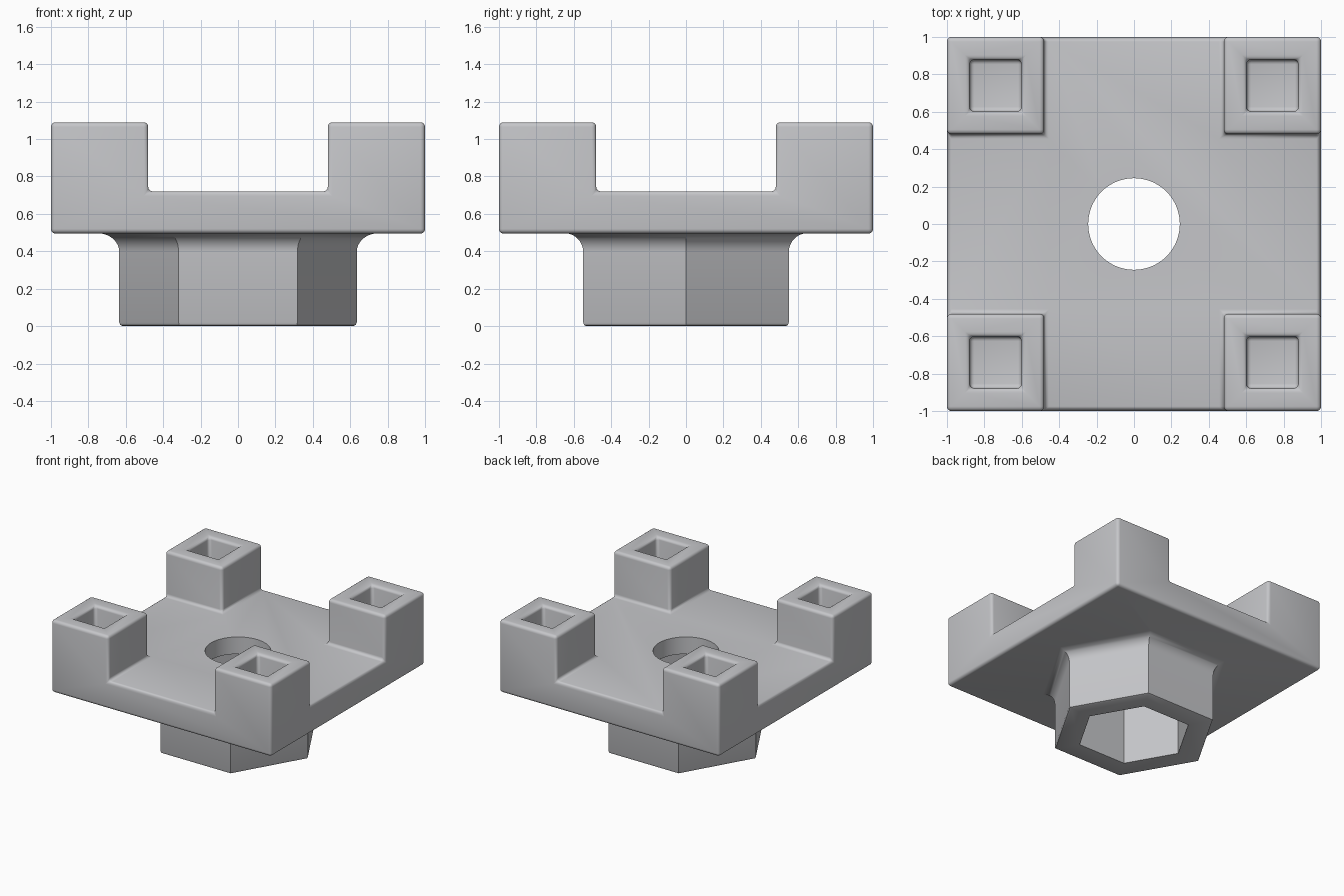
import bpy, bmesh, math

if "Cube" in bpy.data.objects:
    bpy.data.objects.remove(bpy.data.objects["Cube"])

PLATE_BOTTOM, PLATE_TOP, POST_TOP = 0.495, 0.72, 1.09
POST_IN = 0.48          # inner face of the corner posts
COS30 = math.cos(math.pi / 6)

grey = bpy.data.materials.new("light grey")
grey.diffuse_color = (0.56, 0.565, 0.585, 1)
grey.use_nodes = True
grey.node_tree.nodes["Principled BSDF"].inputs["Base Color"].default_value = grey.diffuse_color


def new_object(name, bm):
    bmesh.ops.recalc_face_normals(bm, faces=bm.faces)
    mesh = bpy.data.meshes.new(name)
    bm.to_mesh(mesh)
    bm.free()
    mesh.materials.append(grey)
    ob = bpy.data.objects.new(name, mesh)
    bpy.context.collection.objects.link(ob)
    return ob


def loft(name, sections, sides):
    """Closed solid through regular polygon sections given as (radius, z)."""
    bm = bmesh.new()
    rings = []
    for r, z in sections:
        rings.append([bm.verts.new((r * math.cos(math.tau * i / sides),
                                    r * math.sin(math.tau * i / sides), z))
                      for i in range(sides)])
    for a, b in zip(rings, rings[1:]):
        for i in range(sides):
            j = (i + 1) % sides
            bm.faces.new((a[i], a[j], b[j], b[i]))
    bm.faces.new(rings[0])
    bm.faces.new(rings[-1])
    return new_object(name, bm)


# Plate: a three by three grid, thickened
bm = bmesh.new()
coords = (-1, -POST_IN, POST_IN, 1)
grid = [[bm.verts.new((x, y, PLATE_BOTTOM)) for y in coords] for x in coords]
for i in range(3):
    for j in range(3):
        bm.faces.new((grid[i][j], grid[i + 1][j], grid[i + 1][j + 1], grid[i][j + 1]))
res = bmesh.ops.extrude_face_region(bm, geom=bm.faces[:], use_keep_orig=True)
for v in res["geom"]:
    if isinstance(v, bmesh.types.BMVert):
        v.co.z = PLATE_TOP
bmesh.ops.recalc_face_normals(bm, faces=bm.faces)


def extrude_to(face, z):
    top = bmesh.ops.extrude_discrete_faces(bm, faces=[face])["faces"][0]
    for v in top.verts:
        v.co.z = z
    return top


# Corner posts, each with a square blind hole
corners = [f for f in bm.faces if f.normal.z > 0.9
           and abs(f.calc_center_median().x) > 0.6 and abs(f.calc_center_median().y) > 0.6]
for f in corners:
    top = extrude_to(f, POST_TOP)
    bmesh.ops.inset_individual(bm, faces=[top], thickness=0.172)
    extrude_to(top, POST_TOP - 0.3)
bmesh.ops.remove_doubles(bm, verts=bm.verts, dist=1e-5)
bmesh.ops.dissolve_limit(bm, angle_limit=0.02, verts=bm.verts, edges=bm.edges)
body = new_object("plate_with_posts", bm)

# Hexagonal boss with a concave flare under the plate
flare = [((0.55 + 0.1 * (1 - math.cos(t))) / COS30, 0.397 + 0.1 * math.sin(t))
         for t in (k * math.pi / 16 for k in range(9))]
boss = loft("hex_boss", [(0.615, 0), (0.629, 0.006), (0.635, 0.02)] + flare
            + [(0.65 / COS30, 0.6)], 6)

# Cutters: hexagonal pocket from below and round hole through the plate
pocket = loft("pocket_cutter", [(0.435, -0.1), (0.435, 0.58)], 6)
bore = loft("bore_cutter", [(0.245, 0.3), (0.245, 1.0)], 64)

bevel = body.modifiers.new("rounded_edges", "BEVEL")
bevel.width, bevel.segments = 0.025, 4
bevel.limit_method, bevel.angle_limit = "ANGLE", math.radians(30)
for tool, op in ((boss, "UNION"), (pocket, "DIFFERENCE"), (bore, "DIFFERENCE")):
    mod = body.modifiers.new(tool.name, "BOOLEAN")
    mod.object, mod.operation, mod.solver = tool, op, "EXACT"

bpy.ops.object.select_all(action="DESELECT")
body.select_set(True)
bpy.context.view_layer.objects.active = body
for mod in list(body.modifiers):
    bpy.ops.object.modifier_apply(modifier=mod.name)
bpy.ops.object.shade_smooth_by_angle(angle=math.radians(35))
for tool in (boss, pocket, bore):
    bpy.data.objects.remove(tool)
